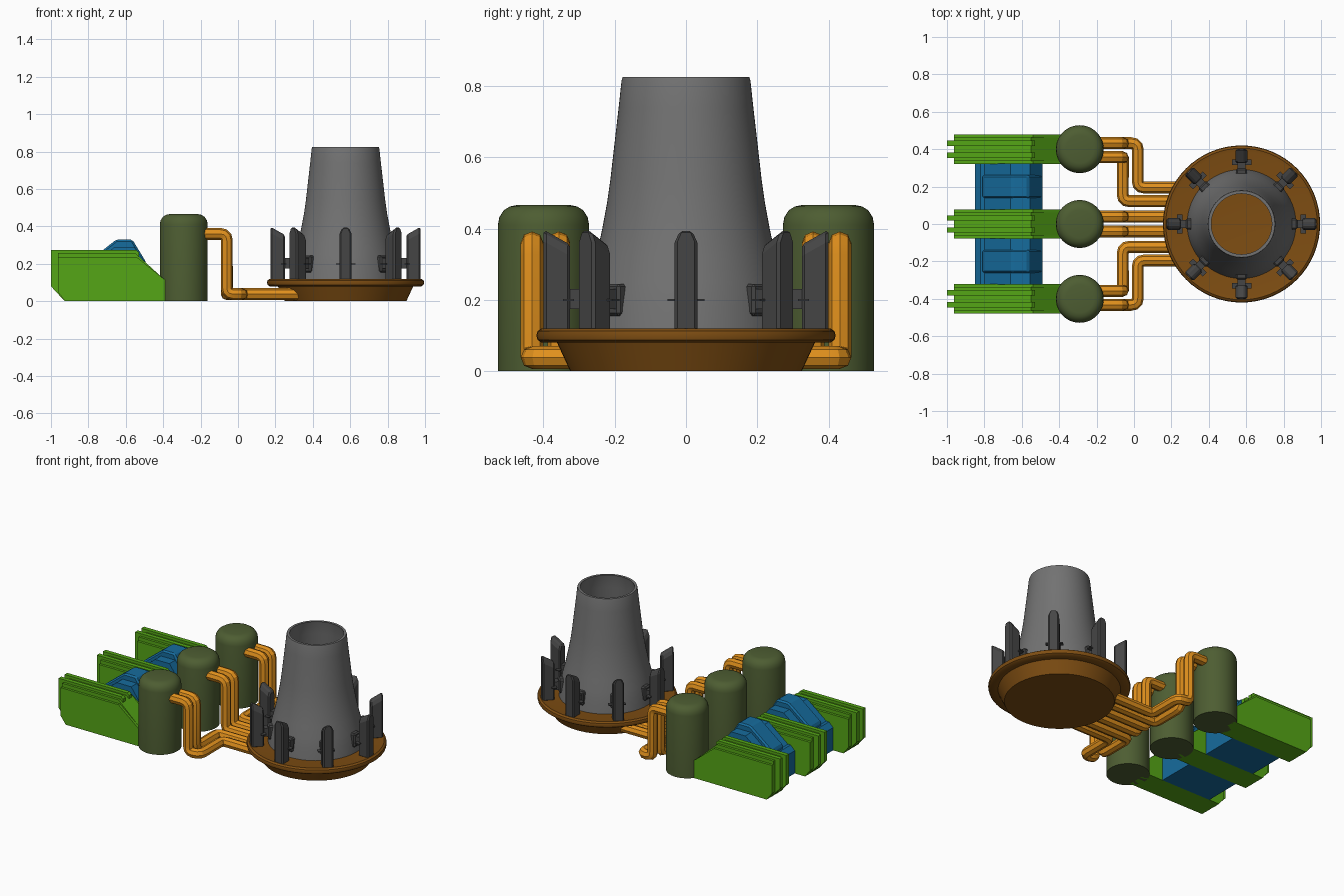
import bpy, bmesh
from math import pi
from mathutils import Vector, Matrix

if "Cube" in bpy.data.objects:
    bpy.data.objects.remove(bpy.data.objects["Cube"])

TX = 0.575  # tower axis


def mat(name, c):
    m = bpy.data.materials.new(name)
    m.diffuse_color = (*c, 1)
    m.use_nodes = True
    m.node_tree.nodes["Principled BSDF"].inputs["Base Color"].default_value = m.diffuse_color
    return m


GREEN = mat("green", (0.09, 0.38, 0.008))
BLUE = mat("blue", (0.008, 0.15, 0.34))
OLIVE = mat("olive", (0.075, 0.11, 0.032))
ORANGE = mat("orange", (0.75, 0.28, 0.012))
BROWN = mat("brown", (0.21, 0.075, 0.006))
GREY = mat("mid_grey", (0.17, 0.17, 0.17))
DARK = mat("dark_grey", (0.06, 0.06, 0.06))


def finish(name, bm, m, smooth=None):
    bmesh.ops.remove_doubles(bm, verts=bm.verts, dist=1e-5)
    bmesh.ops.recalc_face_normals(bm, faces=bm.faces)
    me = bpy.data.meshes.new(name)
    bm.to_mesh(me)
    bm.free()
    ob = bpy.data.objects.new(name, me)
    bpy.context.collection.objects.link(ob)
    me.materials.append(m)
    if smooth:
        shade(ob, smooth)
    return ob


def shade(ob, angle):
    bpy.ops.object.select_all(action='DESELECT')
    ob.select_set(True)
    bpy.context.view_layer.objects.active = ob
    bpy.ops.object.shade_smooth_by_angle(angle=angle)


def lathe(name, profile, loc, m, steps=64):
    bm = bmesh.new()
    vs = [bm.verts.new((r, 0, z)) for r, z in profile]
    es = [bm.edges.new(p) for p in zip(vs, vs[1:])]
    bmesh.ops.spin(bm, geom=vs + es, cent=(0, 0, 0), axis=(0, 0, 1), angle=2 * pi, steps=steps)
    ob = finish(name, bm, m, 0.6)
    ob.location = loc
    return ob


def prism(name, pts, y0, y1, m, bevel=0):
    """Extrude an x-z outline from y0 to y1."""
    bm = bmesh.new()
    f = bm.faces.new([bm.verts.new((x, y0, z)) for x, z in pts])
    g = bmesh.ops.extrude_face_region(bm, geom=[f])["geom"]
    bmesh.ops.translate(bm, vec=(0, y1 - y0, 0), verts=[v for v in g if isinstance(v, bmesh.types.BMVert)])
    ob = finish(name, bm, m)
    if bevel:
        b = ob.modifiers.new("bevel", 'BEVEL')
        b.width, b.segments = bevel, 1
    return ob


def pipe(name, pts, rad=0.032, bend=0.036):
    """Round pipe along a path with filleted corners."""
    pts = [Vector(p) for p in pts]
    path = [pts[0]]
    for a, p, c in zip(pts, pts[1:], pts[2:]):
        s, e = p + (a - p).normalized() * bend, p + (c - p).normalized() * bend
        for t in (0, 0.33, 0.67, 1):
            path.append(s * (1 - t) ** 2 + p * 2 * t * (1 - t) + e * t * t)
    path.append(pts[-1])
    cu = bpy.data.curves.new(name, 'CURVE')
    cu.dimensions = '3D'
    cu.bevel_depth, cu.bevel_resolution, cu.use_fill_caps = rad, 2, True
    sp = cu.splines.new('POLY')
    sp.points.add(len(path) - 1)
    for q, p in zip(sp.points, path):
        q.co = (*p, 1)
    cu.materials.append(ORANGE)
    ob = bpy.data.objects.new(name, cu)
    bpy.context.collection.objects.link(ob)
    bpy.ops.object.select_all(action='DESELECT')
    ob.select_set(True)
    bpy.context.view_layer.objects.active = ob
    bpy.ops.object.convert(target='MESH')
    shade(bpy.context.object, 0.5)


# base dish under the tower
lathe("tower_dish", [(0, 0), (0.325, 0), (0.362, 0.08), (0.405, 0.08), (0.417, 0.088), (0.42, 0.1),
                     (0.417, 0.112), (0.405, 0.12), (0.385, 0.116), (0, 0.116)], (TX, 0, 0), BROWN)

# hollow cooling tower
outer = [(0.292, 0.11), (0.283, 0.18), (0.27, 0.25), (0.252, 0.32), (0.235, 0.4), (0.222, 0.47), (0.212, 0.54),
         (0.2, 0.645), (0.189, 0.74), (0.181, 0.815), (0.178, 0.825)]
inner = [(r - 0.016, z) for r, z in reversed(outer[1:])] + [(0.276, 0.11)]
lathe("cooling_tower", outer + inner, (TX, 0, 0), GREY)

# ring of braces around the tower
for i in range(8):
    rot = Matrix.Translation((TX, 0, 0)) @ Matrix.Rotation(i * pi / 4, 4, 'Z')
    post = prism(f"brace_post_{i}", [(-0.032, 0.11), (0.032, 0.11), (0.032, 0.365), (0.018, 0.397),
                                     (-0.018, 0.397), (-0.032, 0.365)], 0.325, 0.4, DARK, 0.008)
    for v in post.data.vertices:  # slanted top, lower on the tower side
        if v.co.z > 0.3 and v.co.y < 0.35:
            v.co.z -= 0.042
    arm = prism(f"brace_arm_{i}", [(-0.022, 0.175), (0.022, 0.175), (0.022, 0.23), (-0.022, 0.23)], 0.25, 0.34, DARK)
    pad = prism(f"brace_pad_{i}", [(-0.03, 0.155), (0.03, 0.155), (0.03, 0.245), (-0.03, 0.245)],
                0.25, 0.298, DARK, 0.008)
    plate = prism(f"brace_plate_{i}", [(-0.052, 0.197), (0.052, 0.197), (0.052, 0.203), (-0.052, 0.203)],
                  0.315, 0.345, DARK)
    for ob in (post, arm, pad, plate):
        ob.matrix_world = rot

for n, y in (("front", -0.4), ("middle", 0), ("back", 0.4)):
    # storage tank
    lathe(f"tank_{n}", [(0, 0), (0.128, 0), (0.128, 0.41), (0.124, 0.432), (0.112, 0.451), (0.095, 0.462),
                        (0.075, 0.466), (0, 0.466)], (-0.29, y, 0), OLIVE, 48)
    # wedge-ended hall with raised ribs
    body = [(-0.963, 0.05), (-0.925, 0), (-0.37, 0), (-0.37, 0.1), (-0.4, 0.122), (-0.54, 0.235), (-0.963, 0.235)]
    prism(f"hall_{n}", body, y - 0.078, y + 0.078, GREEN)
    core = [(-0.963, 0.06), (-0.93, 0.01), (-0.4, 0.01), (-0.4, 0.122), (-0.55, 0.258), (-0.963, 0.258)]
    prism(f"hall_core_{n}", core, y - 0.062, y + 0.062, GREEN)
    rib = [(-1, 0.08), (-0.928, 0.002), (-0.4, 0.002), (-0.4, 0.122), (-0.53, 0.235), (-0.53, 0.262),
           (-0.545, 0.275), (-1, 0.275)]
    for s in (-1, 1):
        prism(f"hall_rib_{n}_{s}", rib, y + s * 0.032 - 0.014, y + s * 0.032 + 0.014, GREEN)

# connecting blocks between the halls
for n, y in (("front", -0.2), ("back", 0.2)):
    prism(f"link_base_{n}", [(-0.85, 0), (-0.49, 0), (-0.49, 0.16), (-0.51, 0.18), (-0.82, 0.18), (-0.85, 0.15)],
          y - 0.123, y + 0.123, BLUE)
    prism(f"link_cabin_{n}", [(-0.81, 0.1), (-0.492, 0.1), (-0.492, 0.21), (-0.565, 0.33), (-0.65, 0.33),
                              (-0.81, 0.205)], y - 0.062, y + 0.062, BLUE, 0.01)
    prism(f"link_shoulder_{n}", [(-0.82, 0.15), (-0.49, 0.15), (-0.49, 0.2), (-0.555, 0.29), (-0.66, 0.29),
                                 (-0.8, 0.18)], y - 0.123, y + 0.123, BLUE)

# pipes from tanks to dish
DX, HI, LO = -0.06, 0.36, 0.038
for s in (-1, 1):
    side = "front" if s < 0 else "back"
    for n, y, turn, end in (("outer", 0.432, 0.02, 0.195), ("inner", 0.357, None, 0.122), ("centre", 0.04, None, None)):
        p = [(-0.24, s * y, HI), (DX, s * y, HI), (DX, s * y, LO)]
        if turn is not None:
            p += [(turn, s * y, LO)]
        if end:
            p += [(p[-1][0], s * end, LO)]
        p += [(0.33, s * (end or y), LO)]
        pipe(f"pipe_{side}_{n}", p)
